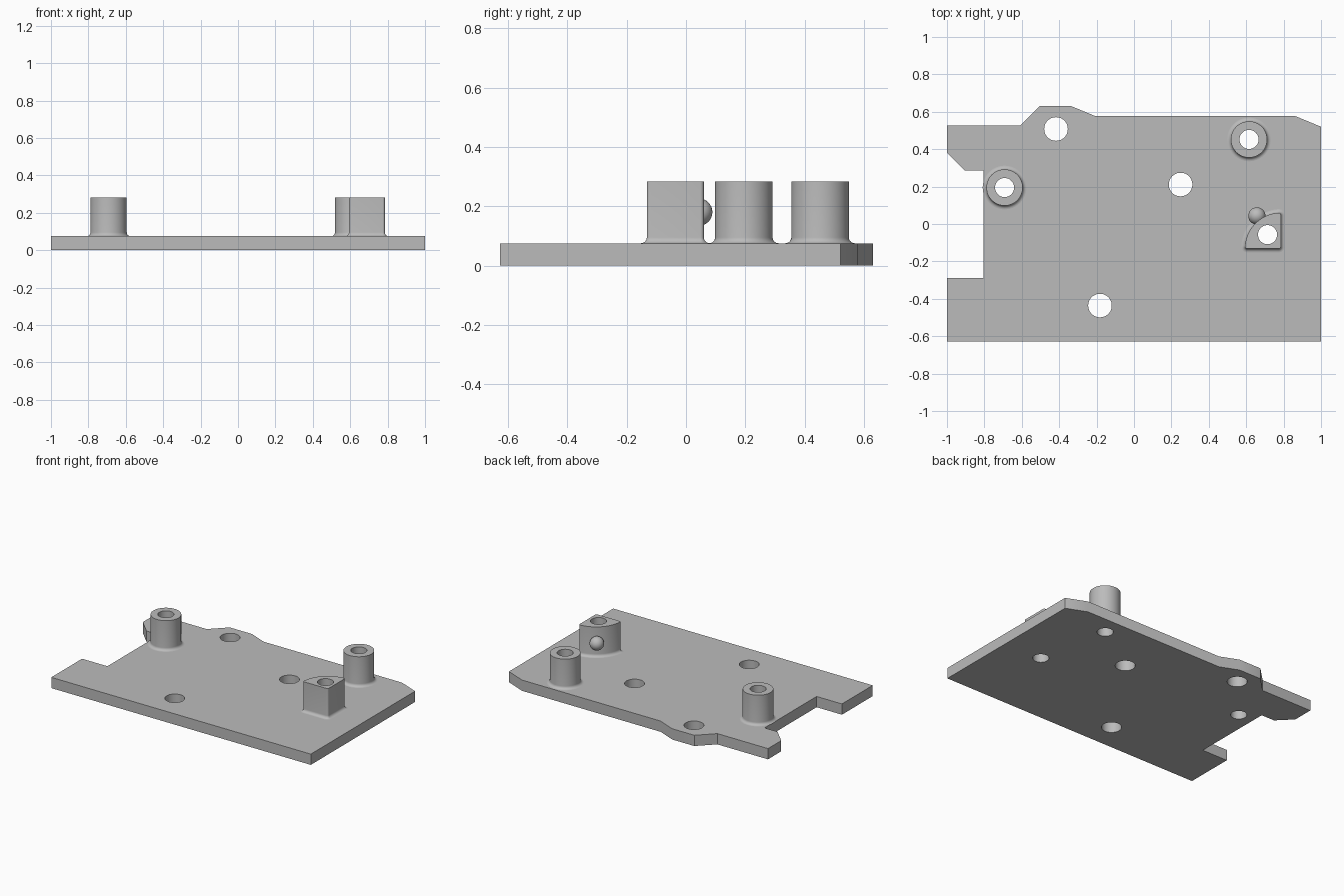
import bpy, bmesh
from math import sin, cos, pi, radians
from mathutils import Vector

if "Cube" in bpy.data.objects:
    bpy.data.objects.remove(bpy.data.objects["Cube"], do_unlink=True)

PLATE_TOP, BOSS_TOP, FILLET = 0.075, 0.283, 0.02

grey = bpy.data.materials.new("light grey")
grey.use_nodes = True
grey.diffuse_color = (0.5, 0.5, 0.5, 1)
grey.node_tree.nodes["Principled BSDF"].inputs["Base Color"].default_value = grey.diffuse_color


def make_object(name, bm):
    bmesh.ops.recalc_face_normals(bm, faces=bm.faces[:])
    mesh = bpy.data.meshes.new(name)
    bm.to_mesh(mesh)
    bm.free()
    mesh.materials.append(grey)
    obj = bpy.data.objects.new(name, mesh)
    bpy.context.collection.objects.link(obj)
    return obj


def loft(bm, loops):
    """Skin a stack of (outline, height) loops and cap both ends."""
    rings = [[bm.verts.new((x, y, z)) for x, y in pts] for pts, z in loops]
    for low, high in zip(rings, rings[1:]):
        for i in range(len(low)):
            j = (i + 1) % len(low)
            bm.faces.new((low[i], low[j], high[j], high[i]))
    bm.faces.new(rings[0][::-1])
    bm.faces.new(rings[-1])


def arc(x, y, r, start, end, steps):
    angles = [radians(start + (end - start) * i / steps) for i in range(steps + 1)]
    return [(x + r * cos(a), y + r * sin(a)) for a in angles]


def circle(x, y, r):
    return arc(x, y, r, 0, 360, 48)[:-1]


def quarter(x, y, r, grow):
    """Quarter disc with its square corner at x, y, spreading to -x and +y."""
    c = 0.012
    return (arc(x - c, y + c, c + grow, -90, 0, 6)
            + arc(x - c, y + r - c, c + grow, 0, 90, 6)
            + arc(x, y, r + grow, 95, 175, 24)
            + arc(x - r + c, y + c, c + grow, 180, 270, 6))


def boss(name, outline):
    """Upright post whose foot flares into the plate with a small fillet."""
    loops = []
    for i in range(7):
        a = i / 6 * pi / 2
        loops.append((outline(FILLET * (1 - sin(a))), PLATE_TOP + FILLET * (1 - cos(a))))
    loops.append((outline(0), BOSS_TOP))
    bm = bmesh.new()
    loft(bm, loops)
    return make_object(name, bm)


# Base plate with notched left side and stepped back edge
outline = [(-1, -0.627), (1, -0.627), (1, 0.52), (0.86, 0.578), (-0.21, 0.578),
           (-0.335, 0.63), (-0.505, 0.63), (-0.61, 0.526), (-1, 0.526), (-1, 0.38),
           (-0.905, 0.285), (-0.805, 0.285), (-0.805, -0.288), (-1, -0.288)]
bm = bmesh.new()
loft(bm, [(outline, 0), (outline, PLATE_TOP)])
parts = [make_object("base_plate", bm)]

# Two round bosses and one quarter-round boss
round_bosses = {"right_boss": (-0.692, 0.195), "back_boss": (0.615, 0.452)}
for name, (x, y) in round_bosses.items():
    parts.append(boss(name, lambda g, x=x, y=y: circle(x, y, 0.097 + g)))
corner = Vector((0.785, -0.132, 0.18))
parts.append(boss("quarter_boss", lambda g: quarter(corner.x, corner.y, 0.192, g)))

# Drill every hole with one shared set of cylinders
bm = bmesh.new()
small = list(round_bosses.values()) + [(0.714, -0.057)]
large = [(-0.417, 0.508), (0.249, 0.211), (-0.182, -0.436)]
for centres, r in ((small, 0.051), (large, 0.063)):
    for x, y in centres:
        loft(bm, [(circle(x, y, r), -0.1), (circle(x, y, r), 0.4)])
drill = make_object("drill", bm)
drill.hide_render = True
for part in parts:
    cut = part.modifiers.new("holes", "BOOLEAN")
    cut.object, cut.operation, cut.solver = drill, "DIFFERENCE", "EXACT"
    bpy.context.view_layer.objects.active = part
    bpy.ops.object.modifier_apply(modifier=cut.name)
bpy.data.objects.remove(drill, do_unlink=True)

# Ball set into the curved face of the quarter boss
bm = bmesh.new()
bmesh.ops.create_uvsphere(bm, u_segments=32, v_segments=16, radius=0.046)
bmesh.ops.translate(bm, verts=bm.verts[:], vec=(0.657, 0.043, corner.z))
parts.append(make_object("locating_ball", bm))

# Smooth round walls, keep edges crisp
bpy.ops.object.select_all(action="DESELECT")
for part in parts:
    part.select_set(True)
bpy.context.view_layer.objects.active = parts[0]
bpy.ops.object.shade_smooth_by_angle(angle=radians(30))
